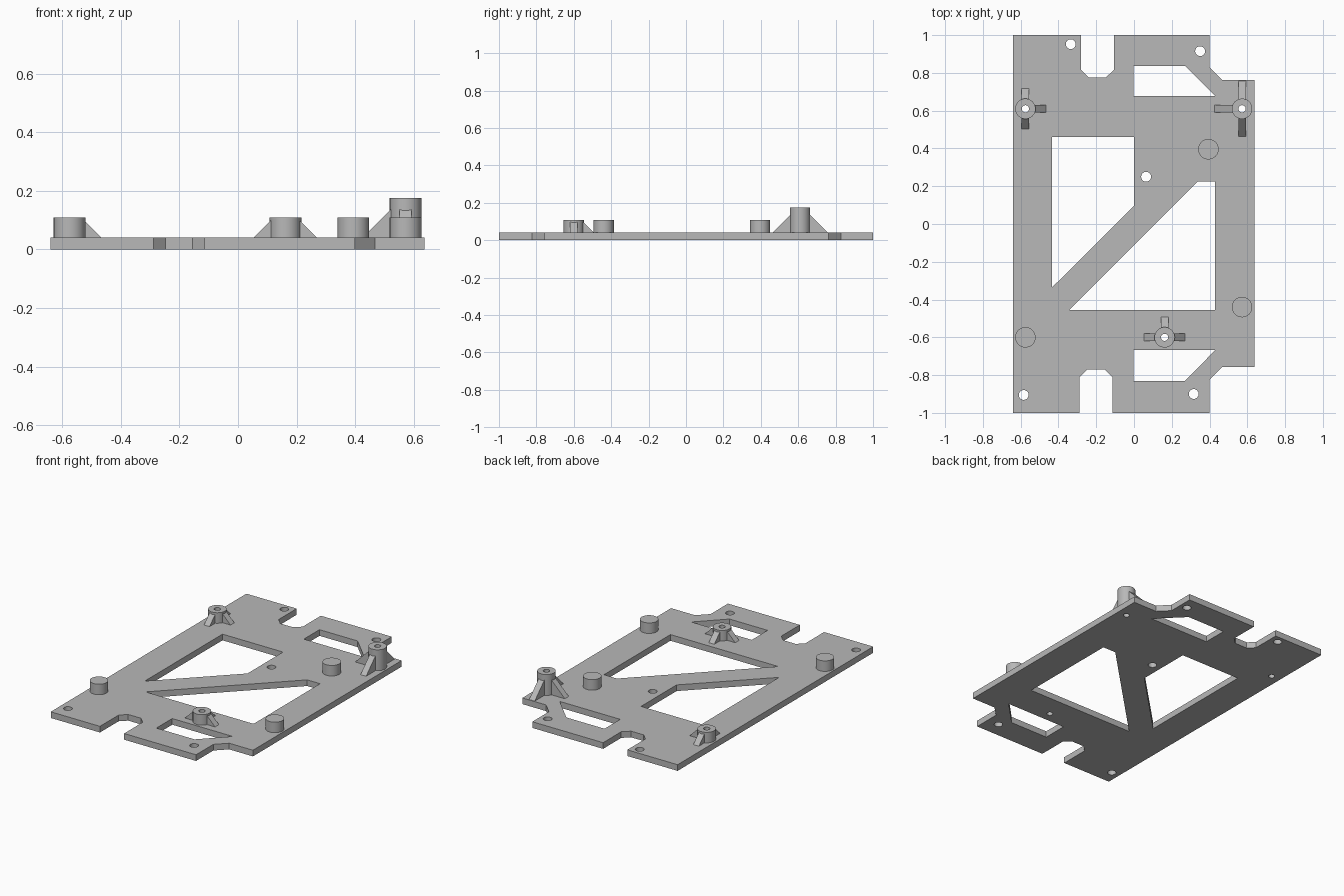
import bpy, bmesh, math
from mathutils import Matrix, Vector

default = bpy.data.objects.get("Cube")
if default:
    bpy.data.objects.remove(default, do_unlink=True)

grey = bpy.data.materials.new("light_grey")
grey.use_nodes = True
colour = (0.48, 0.48, 0.48, 1)
grey.diffuse_color = colour
grey.node_tree.nodes["Principled BSDF"].inputs["Base Color"].default_value = colour

PLATE = 0.04
BOSS_R, BORE_R, HOLE_R = 0.054, 0.019, 0.026


def circle(x, y, r, n=40):
    return [(x + r * math.cos(i * math.tau / n), y + r * math.sin(i * math.tau / n))
            for i in range(n)]


def finish(name, mesh):
    mesh.materials.clear()
    mesh.materials.append(grey)
    obj = bpy.data.objects.new(name, mesh)
    bpy.context.collection.objects.link(obj)
    bpy.ops.object.select_all(action='DESELECT')
    obj.select_set(True)
    bpy.context.view_layer.objects.active = obj
    bpy.ops.object.shade_smooth_by_angle(angle=math.radians(30))
    return obj


def extruded(name, loops, z0, z1):
    """Solid from a filled outline; the loops after the first are holes."""
    curve = bpy.data.curves.new(name + "_outline", 'CURVE')
    curve.dimensions = '2D'
    curve.fill_mode = 'BOTH'
    curve.extrude = (z1 - z0) / 2
    for loop in loops:
        spline = curve.splines.new('POLY')
        spline.points.add(len(loop) - 1)
        for point, (x, y) in zip(spline.points, loop):
            point.co = (x, y, 0, 1)
        spline.use_cyclic_u = True
        spline.use_smooth = False
    temp = bpy.data.objects.new(name + "_outline", curve)
    bpy.context.collection.objects.link(temp)
    bpy.context.view_layer.update()
    graph = bpy.context.evaluated_depsgraph_get()
    mesh = bpy.data.meshes.new_from_object(temp.evaluated_get(graph))
    bpy.data.objects.remove(temp, do_unlink=True)
    bm = bmesh.new()
    bm.from_mesh(mesh)
    bmesh.ops.translate(bm, verts=bm.verts, vec=(0, 0, (z0 + z1) / 2))
    bmesh.ops.remove_doubles(bm, verts=bm.verts, dist=0.0001)
    bmesh.ops.recalc_face_normals(bm, faces=bm.faces)
    bm.to_mesh(mesh)
    bm.free()
    return finish(name, mesh)


def rib(name, x, y, angle, reach):
    """45 degree gusset leaning on a boss."""
    near, half = 0.046, 0.02
    bm = bmesh.new()
    profile = [(near, PLATE), (reach, PLATE), (near, PLATE + reach - near)]
    face = bm.faces.new([bm.verts.new((d, -half, z)) for d, z in profile])
    side = bmesh.ops.extrude_face_region(bm, geom=[face])["geom"]
    bmesh.ops.translate(bm, vec=(0, 2 * half, 0),
                        verts=[v for v in side if isinstance(v, bmesh.types.BMVert)])
    bmesh.ops.recalc_face_normals(bm, faces=bm.faces)
    bm.transform(Matrix.Translation(Vector((x, y, 0)))
                 @ Matrix.Rotation(math.radians(angle), 4, 'Z'))
    mesh = bpy.data.meshes.new(name)
    bm.to_mesh(mesh)
    bm.free()
    finish(name, mesh)


# Base plate with edge notches, windows and screw holes
outline = [(-0.64, 1), (-0.28, 1), (-0.28, 0.815), (-0.24, 0.775), (-0.15, 0.775),
           (-0.107, 0.815), (-0.107, 1), (0.4, 1), (0.4, 0.83), (0.467, 0.763),
           (0.637, 0.763), (0.637, -0.757), (0.467, -0.757), (0.4, -0.823), (0.4, -1),
           (-0.115, -1), (-0.115, -0.81), (-0.155, -0.77), (-0.247, -0.77),
           (-0.288, -0.81), (-0.288, -1), (-0.64, -1)]
windows = [
    [(-0.433, 0.46), (0, 0.46), (0, 0.097), (-0.433, -0.335)],
    [(0.337, 0.225), (0.43, 0.225), (0.43, -0.455), (-0.343, -0.455)],
    [(-0.003, 0.837), (0.27, 0.837), (0.43, 0.677), (-0.003, 0.677)],
    [(-0.003, -0.668), (0.43, -0.668), (0.27, -0.83), (-0.003, -0.83)],
]
screw_holes = [(-0.335, 0.952), (0.35, 0.915), (0.064, 0.25), (-0.584, -0.905), (0.316, -0.9)]

# Bored bosses: name, x, y, top, {rib direction: reach}
bosses = [
    ("back_right_boss", -0.575, 0.61, 0.108, {0: 0.108, 90: 0.108, 270: 0.108}),
    ("back_left_boss", 0.572, 0.61, 0.175, {180: 0.146, 90: 0.148, 270: 0.146}),
    ("front_boss", 0.162, -0.6, 0.108, {0: 0.108, 90: 0.108, 180: 0.108}),
]

holes = [circle(x, y, HOLE_R) for x, y in screw_holes]
bores = [circle(x, y, BORE_R) for _, x, y, _, _ in bosses]
extruded("base_plate", [outline] + windows + holes + bores, 0, PLATE)

for name, x, y, top, ribs in bosses:
    extruded(name, [circle(x, y, BOSS_R), circle(x, y, BORE_R)], PLATE, top)
    for angle, reach in ribs.items():
        rib(f"{name}_rib_{angle}", x, y, angle, reach)

# Solid support pegs
for name, x, y in [("back_peg", 0.394, 0.396), ("left_peg", 0.572, -0.44),
                   ("right_peg", -0.575, -0.6)]:
    extruded(name, [circle(x, y, BOSS_R)], PLATE, 0.108)
